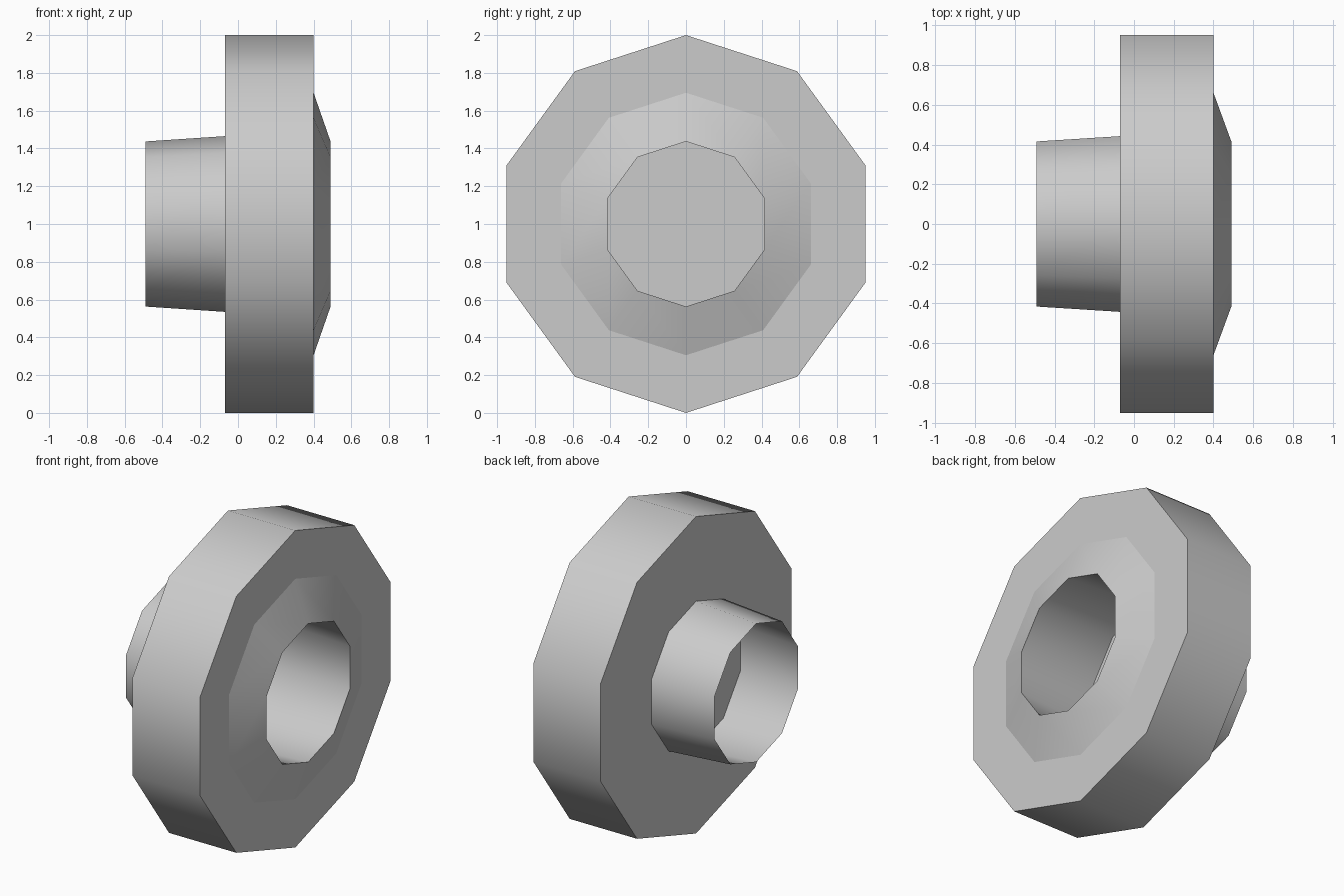
import bpy, bmesh, math

SIDES = 10
CENTRE_Z = 1.0

cube = bpy.data.objects.get("Cube")
if cube:
    bpy.data.objects.remove(cube, do_unlink=True)

grey = bpy.data.materials.new("plain_grey")
grey.use_nodes = True
colour = (0.6, 0.6, 0.6, 1)
grey.diffuse_color = colour
grey.node_tree.nodes["Principled BSDF"].inputs["Base Color"].default_value = colour


def lathe(name, profile):
    """Turn (x, radius) points round the x axis; zero radius closes to a cap."""
    bm = bmesh.new()
    rings = []
    for x, r in profile:
        ring = []
        for i in range(SIDES if r else 0):
            a = 2 * math.pi * i / SIDES
            ring.append(bm.verts.new((x, r * math.sin(a), CENTRE_Z + r * math.cos(a))))
        rings.append(ring)
    for a, b in zip(rings, rings[1:]):
        if not a or not b:
            bm.faces.new(reversed(b) if not a else a)
            continue
        for i in range(SIDES):
            j = (i + 1) % SIDES
            bm.faces.new((a[i], a[j], b[j], b[i]))
    mesh = bpy.data.meshes.new(name)
    bm.normal_update()
    bm.to_mesh(mesh)
    bm.free()
    mesh.materials.append(grey)
    obj = bpy.data.objects.new(name, mesh)
    bpy.context.collection.objects.link(obj)
    bpy.ops.object.select_all(action='DESELECT')
    obj.select_set(True)
    bpy.context.view_layer.objects.active = obj
    bpy.ops.object.shade_smooth_by_angle(angle=math.radians(40))
    return obj


BACK, FRONT, END = -0.07, 0.40, 0.49
BORE, NECK_BASE, RIM = 0.437, 0.465, 1.0

# Wheel body with its closed back wall
lathe("wheel_body", [(BACK, 0), (BACK, RIM), (FRONT, RIM), (FRONT, 0.695)])
# Raised sloping collar round the opening
lathe("front_collar", [(FRONT, 0.695), (END, BORE)])
# Recess behind the collar, down to the back wall
lathe("front_recess", [(END, BORE), (BACK, NECK_BASE)])
# Thin tapered neck, open at the far end
lathe("open_neck", [(-END, BORE), (BACK, NECK_BASE)])
